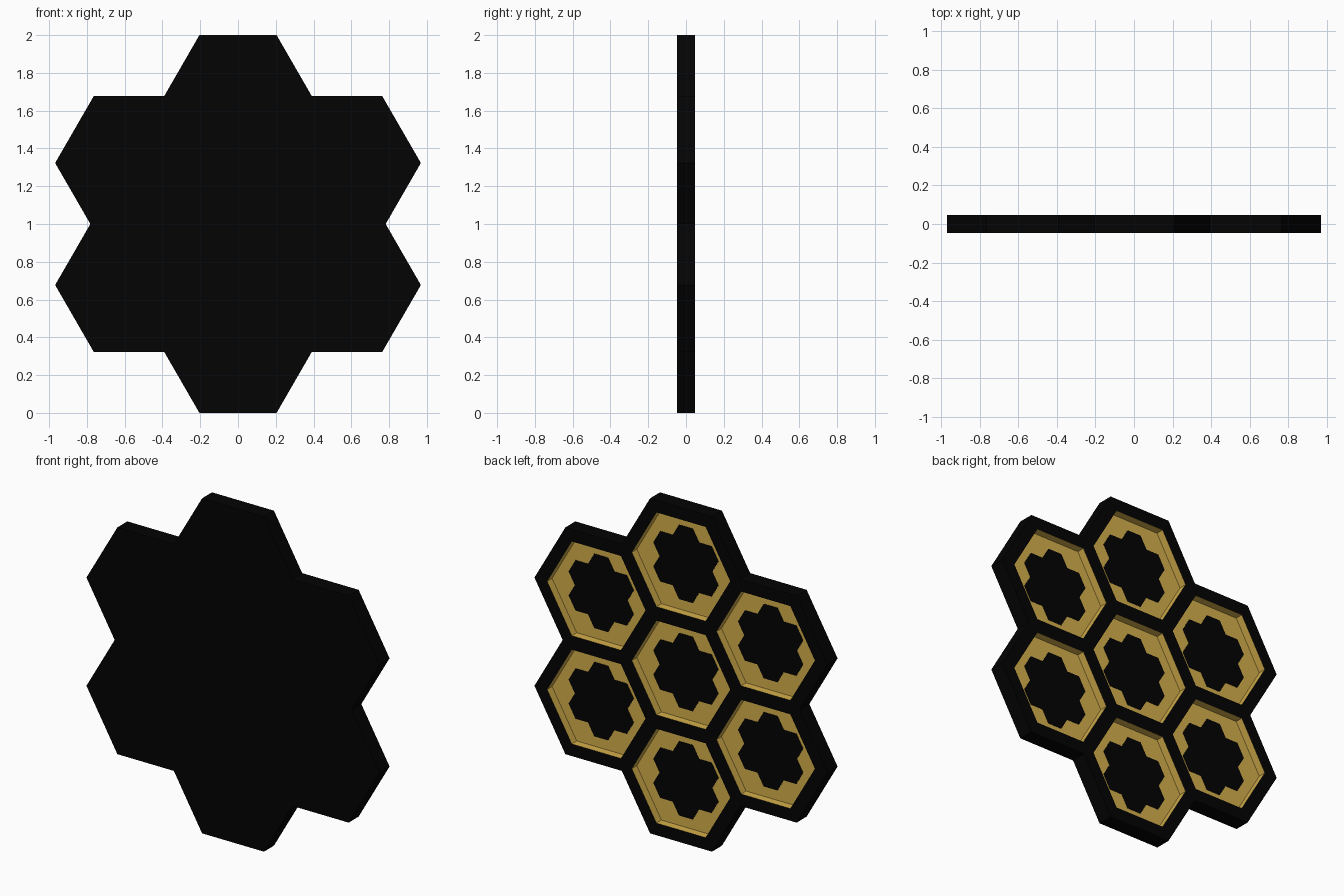
import bpy, bmesh, math

if "Cube" in bpy.data.objects:
    bpy.data.objects.remove(bpy.data.objects["Cube"])

R, D, HALF = 0.4087, 0.646, 0.047     # cell radius, cell spacing, half thickness
R_OPEN, FLOOR_Y = 0.325, 0.0          # pocket radius and pocket floor depth
PLATE = 0.002                         # painted flower thickness


def material(name, col):
    m = bpy.data.materials.new(name)
    m.diffuse_color = (*col, 1)
    m.use_nodes = True
    m.node_tree.nodes["Principled BSDF"].inputs["Base Color"].default_value = m.diffuse_color
    return m


black = material("matte black", (0.001, 0.001, 0.001))
gold = material("gold", (0.66, 0.43, 0.07))


def hexagon(cx, cz, r):
    return [(cx + r * math.cos(math.radians(60 * k)),
             cz + r * math.sin(math.radians(60 * k))) for k in range(6)]


# Seven cell centres: one in the middle and six around it
centres = [(0, 1)] + [(D * math.cos(math.radians(a)), 1 + D * math.sin(math.radians(a)))
                      for a in range(30, 390, 60)]


def flower(cx, cz, s):
    """Outline of seven overlapping hexagons, scaled by s."""
    pts = []
    a = R * math.sqrt(3) / 2
    # One lobe pointing up: notch, right corner, left corner
    nz = D / 2 + a
    nx = R - (nz - D) / math.sqrt(3)
    for k in range(6):
        t = math.radians(60 * k)
        for x, z in ((nx, nz), (R / 2, D + a), (-R / 2, D + a)):
            pts.append((cx + s * (x * math.cos(t) - z * math.sin(t)),
                        cz + s * (x * math.sin(t) + z * math.cos(t))))
    return pts


def new_object(name, bm, mats):
    bmesh.ops.recalc_face_normals(bm, faces=bm.faces)
    me = bpy.data.meshes.new(name)
    bm.to_mesh(me)
    bm.free()
    ob = bpy.data.objects.new(name, me)
    for m in mats:
        me.materials.append(m)
    bpy.context.collection.objects.link(ob)
    return ob


def loop(bm, pts, y):
    vs = [bm.verts.new((x, y, z)) for x, z in pts]
    return vs, [bm.edges.new((vs[i], vs[(i + 1) % len(vs)])) for i in range(len(vs))]


def bridge(bm, a, b, mat=0):
    for i in range(len(a)):
        j = (i + 1) % len(a)
        bm.faces.new((a[i], a[j], b[j], b[i])).material_index = mat


# Panel: solid front, flower-shaped edge, back face pierced by gold pockets
bm = bmesh.new()
front, _ = loop(bm, flower(0, 1, 1), -HALF)
back, rim_edges = loop(bm, flower(0, 1, 1), HALF)
bm.faces.new(front)
bridge(bm, front, back)
pockets = []
for cx, cz in centres:
    vs, es = loop(bm, hexagon(cx, cz, R_OPEN), HALF)
    rim_edges += es
    pockets.append((cx, cz, vs))
bmesh.ops.triangle_fill(bm, use_beauty=True, use_dissolve=False, edges=rim_edges)
for cx, cz, vs in pockets:
    low, _ = loop(bm, hexagon(cx, cz, R_OPEN), FLOOR_Y)
    bridge(bm, vs, low, 1)
    bm.faces.new(low).material_index = 1
new_object("honeycomb_panel", bm, [black, gold])

# Small black flower inlay on each pocket floor
for n, (cx, cz) in enumerate(centres):
    bm = bmesh.new()
    pts = flower(cx, cz, 0.222)
    lo, _ = loop(bm, pts, FLOOR_Y)
    hi, _ = loop(bm, pts, FLOOR_Y + PLATE)
    bm.faces.new(lo[::-1])
    bm.faces.new(hi)
    bridge(bm, lo, hi)
    new_object(f"flower_inlay_{n + 1}", bm, [black])
